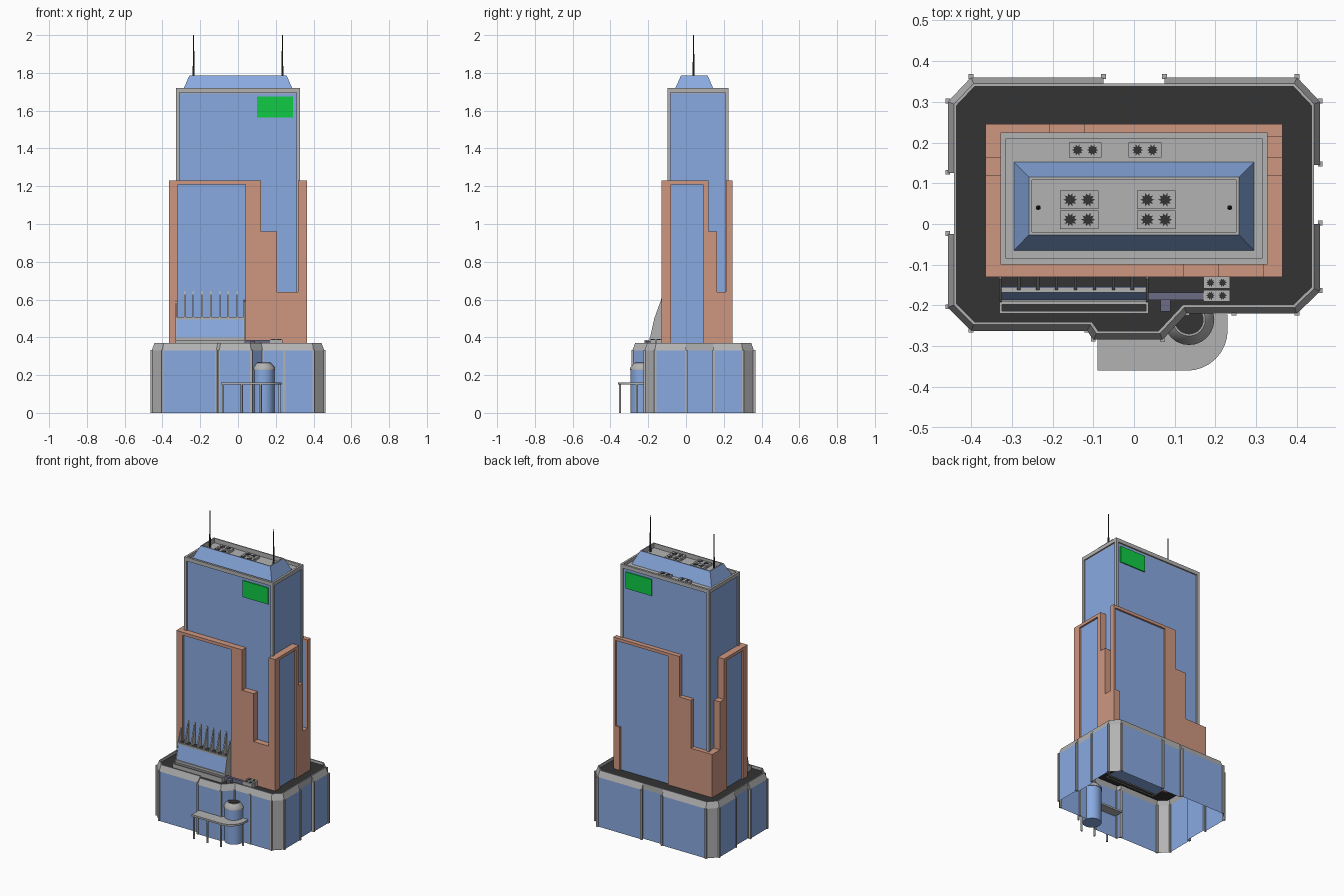
import bpy, bmesh, math
from mathutils import Vector

if "Cube" in bpy.data.objects:
    bpy.data.objects.remove(bpy.data.objects["Cube"])


def material(name, r, g, b):
    m = bpy.data.materials.new(name)
    m.diffuse_color = (r, g, b, 1)
    m.use_nodes = True
    m.node_tree.nodes["Principled BSDF"].inputs["Base Color"].default_value = m.diffuse_color
    return m


GLASS = material("blue glass", 0.25, 0.40, 0.75)
GRAY = material("light gray", 0.45, 0.45, 0.45)
BRICK = material("terracotta", 0.62, 0.31, 0.22)
DECK = material("dark roof", 0.033, 0.033, 0.033)
GREEN = material("green sign", 0.005, 0.60, 0.06)
DUCT = material("duct gray", 0.15, 0.15, 0.24)


def finish(name, bm, mats, smooth=False, recalc=True):
    if recalc:
        bmesh.ops.recalc_face_normals(bm, faces=bm.faces)
    me = bpy.data.meshes.new(name)
    bm.to_mesh(me)
    bm.free()
    for m in mats:
        me.materials.append(m)
    for p in me.polygons:
        p.use_smooth = smooth and abs(p.normal.z) < 0.9
    ob = bpy.data.objects.new(name, me)
    bpy.context.collection.objects.link(ob)
    return ob


def loft(bm, rings):
    """Closed solid through equal-length rings of 3D points."""
    vs = [[bm.verts.new(p) for p in r] for r in rings]
    n = len(vs[0])
    for a, b in zip(vs, vs[1:]):
        for i in range(n):
            j = (i + 1) % n
            bm.faces.new((a[i], a[j], b[j], b[i]))
    bm.faces.new(vs[0][::-1])
    bm.faces.new(vs[-1])


def rect(x0, x1, y0, y1, z):
    return [(x0, y0, z), (x1, y0, z), (x1, y1, z), (x0, y1, z)]


def boxes(name, mat, items):
    bm = bmesh.new()
    for x0, x1, y0, y1, z0, z1 in items:
        loft(bm, [rect(x0, x1, y0, y1, z0), rect(x0, x1, y0, y1, z1)])
    return finish(name, bm, [mat])


def side_prisms(name, mat, profile, spans):
    """Extrude a (y, z) profile over several x spans."""
    bm = bmesh.new()
    for lo, hi in spans:
        loft(bm, [[(x, y, z) for y, z in profile] for x in (lo, hi)])
    return finish(name, bm, [mat])


def circle(x, y, r, z, n=24):
    return [(x + r * math.cos(2 * math.pi * i / n), y + r * math.sin(2 * math.pi * i / n), z)
            for i in range(n)]


def lathe(name, mat, spots, levels, n=24):
    bm = bmesh.new()
    for x, y in spots:
        loft(bm, [circle(x, y, r, z, n) for r, z in levels])
    return finish(name, bm, [mat], smooth=True)


# Podium: open-bottomed shell, glass walls, gray corners and sloped coping
outline = [(-.40, -.262), (-.115, -.262), (-.10, -.284), (.07, -.284), (.13, -.22), (.40, -.22),
           (.457, -.165), (.457, 0), (.457, .145), (.457, .30), (.40, .36), (.075, .36),
           (-.075, .36), (-.40, .36), (-.457, .30), (-.457, .125), (-.457, -.025), (-.457, -.205)]
recessed = {7, 11, 15}
corners = {5, 9, 13, 17}
N = len(outline)


def inset(d):
    out = []
    for i in range(N):
        p = Vector(outline[i])
        e0 = (p - Vector(outline[i - 1])).normalized()
        e1 = (Vector(outline[(i + 1) % N]) - p).normalized()
        n0, n1 = Vector((-e0.y, e0.x)), Vector((-e1.y, e1.x))
        out.append(p + (n0 + n1) * d / (1 + n0.dot(n1)))
    return out


bm = bmesh.new()
outer, inner, rim = inset(0), inset(.015), inset(.022)


def quad(a, za, b, zb, mat):
    """Wall strip from edge a at height za to edge b at height zb."""
    f = bm.faces.new([bm.verts.new((p.x, p.y, z)) for p, z in
                      ((a[0], za), (a[1], za), (b[1], zb), (b[0], zb))])
    f.material_index = mat


for i in range(N):
    j = (i + 1) % N
    o, n, r = (outer[i], outer[j]), (inner[i], inner[j]), (rim[i], rim[j])
    wall = n if i in recessed else o
    quad(wall, 0, wall, .33, 1 if i in corners else 0)
    quad(wall, .33, n, .37, 1)
    quad(n, .37, r, .37, 1)
    quad(r, .37, r, .352, 1)
    if i in recessed:
        for a, b in ((o[0], n[0]), (n[1], o[1])):
            quad((a, b), 0, (a, b), .33, 1)
            c = b if a is o[0] else a
            bm.faces.new([bm.verts.new((p.x, p.y, z)) for p, z in
                          ((a, .33), (b, .33), (c, .37))]).material_index = 1
f = bm.faces.new([bm.verts.new((p.x, p.y, .352)) for p in rim])
f.material_index = 2
bmesh.ops.remove_doubles(bm, verts=bm.verts, dist=1e-5)
finish("podium", bm, [GLASS, GRAY, DECK], recalc=False)
posts = [p for i, p in enumerate(outline)] + [(.245, -.22), (-.11, -.262)]
boxes("podium_mullions", GRAY, [(x - .006, x + .006, y - .004, y + .008, 0, .333) for x, y in posts])

# Tower shaft with gray corner posts, top band and parapet
boxes("tower_glass", GLASS, [(-.32, .32, -.09, .215, .353, 1.69)])
T = .018
X, Y0, Y1 = .328, -.099, .224
boxes("tower_posts", GRAY, [(x, x + T, y, y + T, .353, 1.70) for x in (-X, X - T) for y in (Y0, Y1 - T)])
boxes("tower_parapet", GRAY, [(-X, X, Y0, Y0 + .014, 1.695, 1.72), (-X, X, Y1 - .014, Y1, 1.695, 1.72),
                              (-X, -X + .014, Y0 + .014, Y1 - .014, 1.695, 1.72),
                              (X - .014, X, Y0 + .014, Y1 - .014, 1.695, 1.72)])
boxes("tower_roof", GRAY, [(-.32, .32, -.09, .215, 1.69, 1.70)])

# Sloped glass crown with a sunken gray roof
bm = bmesh.new()
loft(bm, [rect(-.295, .295, -.065, .152, 1.70), rect(-.258, .258, -.027, .115, 1.785),
          rect(-.25, .25, -.02, .108, 1.785), rect(-.25, .25, -.02, .108, 1.755)])
bm.normal_update()
for f in bm.faces:
    c = f.calc_center_median()
    f.material_index = 0 if 1.71 < c.z < 1.75 else 1
finish("crown", bm, [GLASS, GRAY])
boxes("signs", GREEN, [(.10, .29, -.097, -.089, 1.565, 1.675), (.10, .29, .214, .222, 1.565, 1.675)])
lathe("antennas", DECK, [(-.235, .04), (.235, .04)],
      [(.006, 1.755), (.005, 1.80), (.004, 1.88), (.002, 2.0)], 8)

# Stepped terracotta cladding framing recessed glass; the back is the front turned round
front = [(-.365, -.35, .35, 1.23), (-.35, .04, 1.21, 1.23), (.04, .122, .35, 1.23),
         (.122, .207, .35, .96), (.207, .365, .35, .64)]
side = [(-.13, -.08, .35, 1.23), (-.08, .09, 1.21, 1.23), (.09, .12, .35, 1.23),
        (.12, .163, .35, .96), (.163, .245, .35, .64)]
boxes("front_cladding", BRICK, [(a, b, -.13, -.088, z0, z1) for a, b, z0, z1 in front])
boxes("back_cladding", BRICK, [(-b, -a, .213, .245, z0, z1) for a, b, z0, z1 in front])
for s, name in ((1, "right"), (-1, "left")):
    xs = sorted((s * .318, s * .365))
    boxes(name + "_cladding", BRICK, [(*xs, a, b, z0, z1) for a, b, z0, z1 in side])
boxes("cladding_glass", GLASS, [(-.35, .04, -.118, -.088, .35, 1.21), (-.04, .35, .213, .233, .35, 1.21),
                                (.318, .353, -.08, .09, .35, 1.21), (-.353, -.318, -.08, .09, .35, 1.21)])

# Sloped skylight at the front with fins, end plates and a trough
side_prisms("skylight_glass", GLASS, [(-.115, .35), (-.186, .35), (-.186, .40), (-.165, .50), (-.115, .50)],
            [(-.325, .03)])
side_prisms("skylight_ends", GRAY, [(-.115, .35), (-.19, .35), (-.19, .40), (-.168, .50), (-.135, .59), (-.115, .60)],
            [(-.331, -.325), (.03, .036)])
boxes("skylight_top", DECK, [(-.325, .03, -.155, -.117, .50, .503)])
boxes("skylight_bars", GRAY, [(-.325, .03, -.168, -.156, .495, .507), (-.325, .03, -.192, -.184, .385, .40)])
side_prisms("skylight_fins", GRAY, [(-.117, .50), (-.165, .50), (-.14, .565), (-.122, .645), (-.117, .645)],
            [(-.287 + .0465 * i, -.279 + .0465 * i) for i in range(7)])
boxes("trough", GRAY, [(-.33, .035, -.22, -.214, .35, .385), (-.33, .035, -.198, -.192, .35, .385),
                       (-.33, -.324, -.214, -.198, .35, .385), (.029, .035, -.214, -.198, .35, .385)])
boxes("roof_duct", DUCT, [(.036, .17, -.186, -.168, .352, .385), (.065, .09, -.215, -.186, .352, .38)])

# Ventilation units, each with two star-bladed fans
units = [(x, x + .095, y, y + .045, 1.755, 1.772) for x in (-.182, .007) for y in (-.012, .037)]
units += [(x, x + .08, .163, .20, 1.70, 1.716) for x in (-.16, -.013)]
units += [(.17, .235, y, y + .028, .352, .388) for y in (-.19, -.158)]
boxes("vent_units", GRAY, units)
bm = bmesh.new()
for x0, x1, y0, y1, z0, z1 in units:
    r = (y1 - y0) * .38
    for t in (.27, .73):
        cx, cy = x0 + (x1 - x0) * t, (y0 + y1) / 2
        star = [(cx + r * k * math.cos(i * math.pi / 10), cy + r * k * math.sin(i * math.pi / 10))
                for i, k in enumerate((1, .6) * 10)]
        loft(bm, [[(x, y, z) for x, y in star] for z in (z1 - .001, z1 + .002)])
finish("vent_fans", bm, [DECK])

# Round entrance with a tapered cap
lathe("entrance_drum", GLASS, [(.135, -.235)], [(.058, 0), (.058, .23)])
lathe("entrance_cap", GRAY, [(.135, -.235)], [(.062, .228), (.062, .238), (.04, .264)])
lathe("entrance_cap_top", DECK, [(.135, -.235)], [(.036, .263), (.036, .267)])

# Entrance canopy with one rounded corner, on slim legs
arc = [(.13 + .1 * math.cos(a), -.26 + .1 * math.sin(a))
       for a in [-math.pi / 2 + math.pi / 16 * i for i in range(9)]]
shape = [(-.09, -.36)] + arc + [(.23, -.222), (-.09, -.222)]
bm = bmesh.new()
loft(bm, [[(x, y, z) for x, y in shape] for z in (.15, .162)])
finish("canopy", bm, [GRAY])
lathe("canopy_legs", GRAY, [(-.08, -.35), (.02, -.35), (.12, -.35), (.22, -.26)], [(.006, 0), (.006, .152)], 8)
